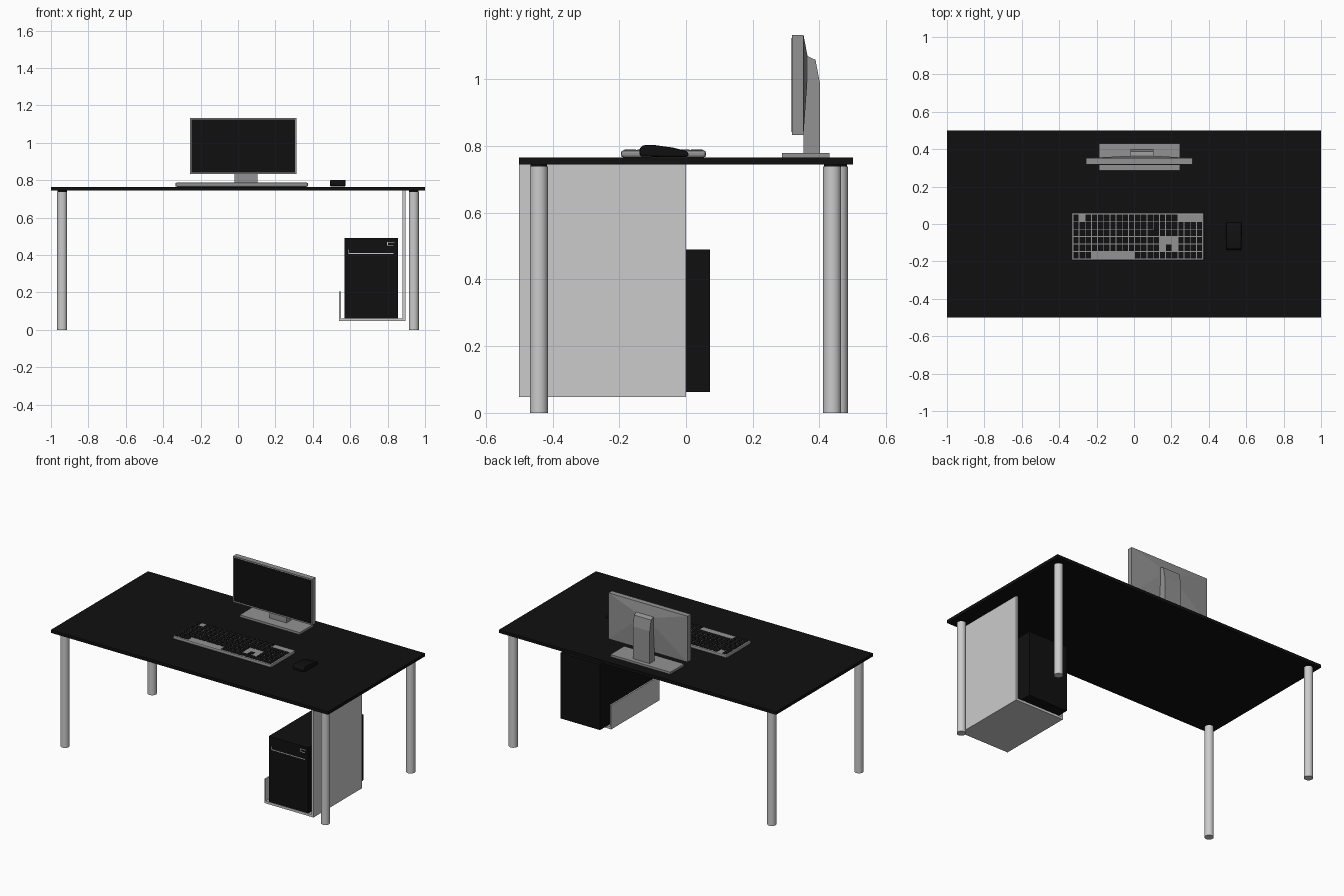
import bpy, bmesh
from mathutils import Vector

cube = bpy.data.objects.get("Cube")
if cube:
    bpy.data.objects.remove(cube)


def material(name, value):
    m = bpy.data.materials.new(name)
    m.use_nodes = True
    colour = (value, value, value, 1)
    m.diffuse_color = colour
    bsdf = next(n for n in m.node_tree.nodes if n.type == 'BSDF_PRINCIPLED')
    bsdf.inputs["Base Color"].default_value = colour
    return m


BLACK = material("black", 0.005)
LIGHT = material("light grey", 0.6)
MID = material("mid grey", 0.29)


def finish(name, bm, mat):
    bmesh.ops.recalc_face_normals(bm, faces=bm.faces)
    mesh = bpy.data.meshes.new(name)
    bm.to_mesh(mesh)
    bm.free()
    mesh.materials.append(mat)
    ob = bpy.data.objects.new(name, mesh)
    bpy.context.collection.objects.link(ob)
    return ob


def add_box(bm, x, y, z):
    """Box from three (low, high) ranges."""
    verts = bmesh.ops.create_cube(bm, size=1)["verts"]
    for v in verts:
        v.co = Vector([r[0] + (c + 0.5) * (r[1] - r[0]) for r, c in zip((x, y, z), v.co)])
    return verts


def box(name, mat, x, y, z):
    bm = bmesh.new()
    add_box(bm, x, y, z)
    return finish(name, bm, mat)


def side_profile(name, mat, points, x):
    """Extrude a y-z outline along x."""
    bm = bmesh.new()
    face = bm.faces.new([bm.verts.new((x[0], y, z)) for y, z in points])
    new = bmesh.ops.extrude_face_region(bm, geom=[face])["geom"]
    bmesh.ops.translate(bm, verts=[g for g in new if isinstance(g, bmesh.types.BMVert)],
                        vec=(x[1] - x[0], 0, 0))
    return finish(name, bm, mat)


def bevel(ob, width, segments=2):
    mod = ob.modifiers.new("Bevel", 'BEVEL')
    mod.width = width
    mod.segments = segments
    mod.limit_method = 'ANGLE'


def cylinder(name, mat, x, y, z, radius):
    bm = bmesh.new()
    bmesh.ops.create_cone(bm, cap_ends=True, segments=32, radius1=radius, radius2=radius,
                          depth=z[1] - z[0])
    bmesh.ops.translate(bm, verts=bm.verts, vec=(x, y, (z[0] + z[1]) / 2))
    for f in bm.faces:
        f.smooth = len(f.verts) == 4
    for e in bm.edges:
        e.smooth = all(len(f.verts) == 4 for f in e.link_faces)
    return finish(name, bm, mat)


# Desk: top, four round legs and their dark mounting discs
box("desk_top", BLACK, (-1, 1), (-0.5, 0.5), (0.745, 0.765))
for name, x, y in (("front_right", -0.94, -0.441), ("front_left", 0.94, -0.441),
                   ("rear_right", -0.94, 0.458), ("rear_left", 0.94, 0.438)):
    cylinder(name + "_leg", LIGHT, x, y, (0, 0.738), 0.027)
    cylinder(name + "_leg_mount", BLACK, x, y, (0.738, 0.745), 0.025)

# Hanging computer holder
depth = (-0.5, 0)
box("holder_side_panel", LIGHT, (0.879, 0.895), depth, (0.047, 0.745))
box("holder_floor", LIGHT, (0.54, 0.879), depth, (0.047, 0.062))
box("holder_lip", LIGHT, (0.54, 0.55), depth, (0.062, 0.205))

# Computer case with thin front trim lines
box("computer_case", BLACK, (0.57, 0.855), (-0.497, 0.072), (0.062, 0.49))
trim = bmesh.new()
for x, z in (((0.59, 0.832), (0.406, 0.411)), ((0.59, 0.594), (0.411, 0.43)),
             ((0.797, 0.837), (0.467, 0.471)), ((0.797, 0.801), (0.454, 0.467)),
             ((0.797, 0.832), (0.45, 0.454))):
    add_box(trim, x, (-0.499, -0.496), z)
finish("case_front_trim", trim, LIGHT)

# Monitor: shell, screen plate and tapered back
mx, mz = (-0.257, 0.313), (0.833, 1.133)
box("monitor_shell", MID, mx, (0.317, 0.352), mz)
box("monitor_screen", BLACK, (mx[0] + 0.009, mx[1] - 0.009), (0.3155, 0.318),
    (mz[0] + 0.009, mz[1] - 0.009))
bm = bmesh.new()
for v in add_box(bm, mx, (0.352, 0.364), mz):
    if v.co.y > 0.36:
        v.co.x = -0.04 if v.co.x < 0 else 0.12
        v.co.z = 1.0 if v.co.z < 1 else 1.07
finish("monitor_back", bm, MID)

# Monitor stand
side_profile("monitor_neck", MID, [(0.352, 0.775), (0.401, 0.775), (0.401, 0.99),
             (0.388, 1.058), (0.362, 1.07), (0.352, 1.06)], (-0.019, 0.103))
box("monitor_base", MID, (-0.188, 0.245), (0.287, 0.43), (0.765, 0.779))

# Keyboard body
kx, ky = (-0.335, 0.375), (-0.195, 0.06)
body = box("keyboard_body", MID, kx, ky, (0.765, 0.787))
bevel(body, 0.008)

# Keys on a regular grid, leaving the space bar and the gaps uncovered
COLS, ROWS, GAP = 21, 6, 0.0022
x0, y1 = kx[0] + 0.008, ky[1] - 0.008
w, h = (kx[1] - kx[0] - 0.016) / COLS, (ky[1] - ky[0] - 0.016) / ROWS
empty = {(0, 1)} | {(0, c) for c in range(17, COLS)} | {(5, c) for c in range(3, 10)}
empty |= {(3, c) for c in range(14, 17)} | {(4, 14), (4, 16)}
keys = bmesh.new()


def key(row, col, rows=1, cols=1):
    add_box(keys, (x0 + col * w + GAP, x0 + (col + cols) * w - GAP),
            (y1 - (row + rows) * h + GAP, y1 - row * h - GAP), (0.786, 0.789))


for r in range(ROWS):
    for c in range(COLS):
        if (r, c) not in empty:
            key(r, c)
key(1, 13, rows=2)
key(2, 12, cols=2)
finish("keyboard_keys", keys, BLACK)

# Mouse with an arched back
mouse = side_profile("mouse", BLACK, [(-0.138, 0.768), (-0.14, 0.79), (-0.13, 0.802),
                     (-0.09, 0.802), (-0.04, 0.795), (0, 0.785), (0.01, 0.776),
                     (0.004, 0.766)], (0.492, 0.575))
bevel(mouse, 0.008)
